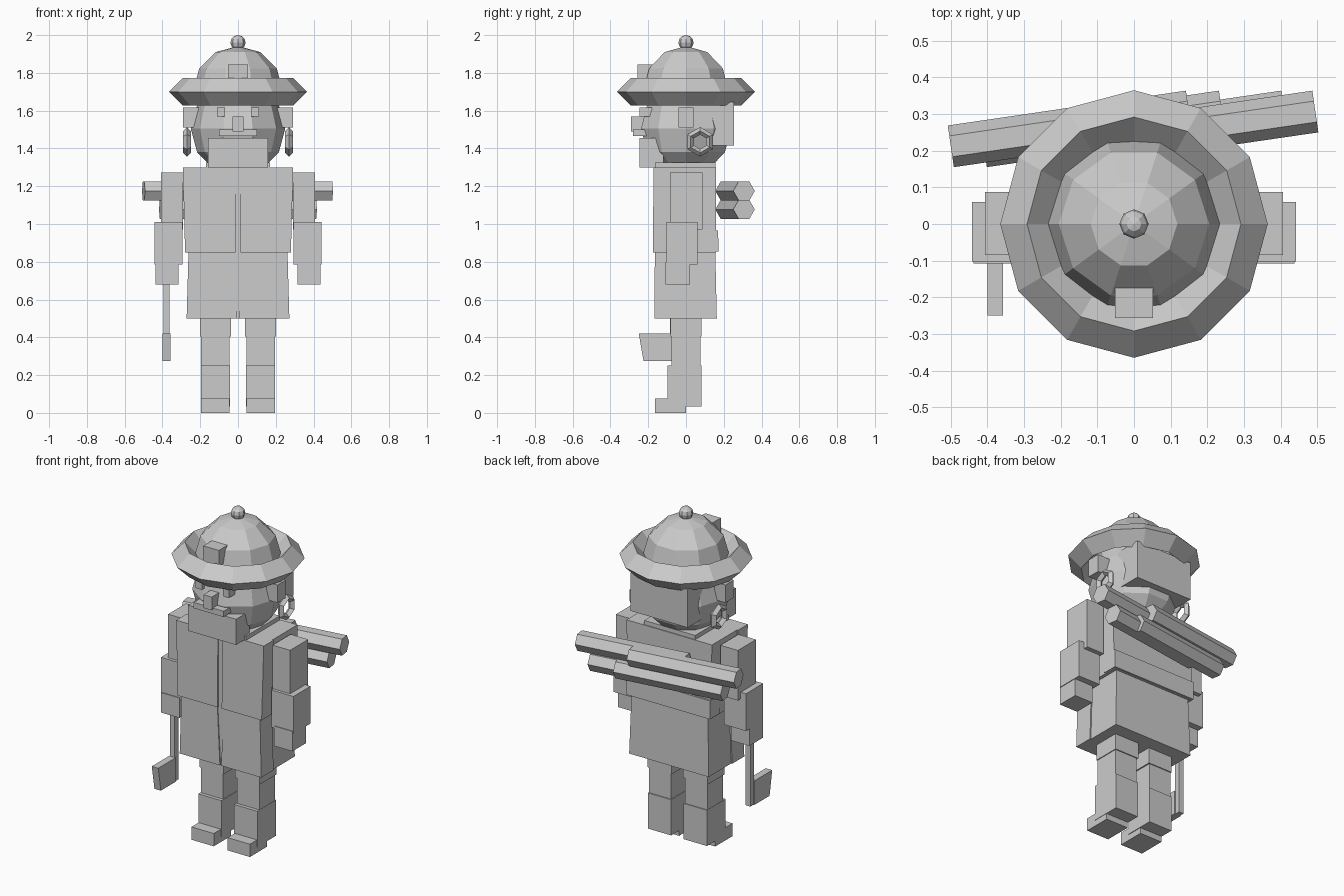
import bpy, bmesh, math
from mathutils import Vector, Matrix

if "Cube" in bpy.data.objects:
    bpy.data.objects.remove(bpy.data.objects["Cube"])

grey = bpy.data.materials.new("plain_grey")
grey.diffuse_color = (0.6, 0.6, 0.6, 1)
grey.use_nodes = True
grey.node_tree.nodes["Principled BSDF"].inputs["Base Color"].default_value = grey.diffuse_color


def finish(name, bm):
    bmesh.ops.recalc_face_normals(bm, faces=bm.faces)
    me = bpy.data.meshes.new(name)
    bm.to_mesh(me)
    bm.free()
    me.materials.append(grey)
    ob = bpy.data.objects.new(name, me)
    bpy.context.collection.objects.link(ob)
    return ob


def block(name, x, y, z, bottom=None):
    """Box from ranges; bottom gives other (x, y) ranges at the low end."""
    bm = bmesh.new()
    bx, by = bottom or (x, y)
    rings = []
    for (xr, yr, h) in ((bx, by, z[0]), (x, y, z[1])):
        rings.append([bm.verts.new((xr[i], yr[j], h))
                      for i, j in ((0, 0), (1, 0), (1, 1), (0, 1))])
    lo, hi = rings
    bm.faces.new(lo[::-1])
    bm.faces.new(hi)
    for k in range(4):
        n = (k + 1) % 4
        bm.faces.new((lo[k], lo[n], hi[n], hi[k]))
    return finish(name, bm)


def pair(name, x, y, z, bottom=None):
    """Block on the right side and its mirror on the left."""
    flip = lambda r: (-r[1], -r[0])
    block(name + "_right", x, y, z, bottom)
    block(name + "_left", flip(x), y, z, bottom and (flip(bottom[0]), bottom[1]))


def ball(name, centre, r, seg, rings):
    bm = bmesh.new()
    m = Matrix.Translation(centre) @ Matrix.Rotation(math.pi / 2, 4, 'Z')
    bmesh.ops.create_uvsphere(bm, u_segments=seg, v_segments=rings, radius=r, matrix=m)
    return finish(name, bm)


def ring(name, centre, big, small, seg, axis='Z'):
    """Faceted ring with a diamond section."""
    bm = bmesh.new()
    rows = []
    for i in range(seg):
        a = math.tau * i / seg
        row = []
        for j in range(4):
            b = math.tau * j / 4
            d = big + small * math.cos(b)
            p = Vector((d * math.cos(a), d * math.sin(a), small * math.sin(b)))
            if axis == 'X':
                p = Vector((p.z, p.y, p.x))
            row.append(bm.verts.new(p + Vector(centre)))
        rows.append(row)
    for i in range(seg):
        r0, r1 = rows[i], rows[(i + 1) % seg]
        for j in range(4):
            n = (j + 1) % 4
            bm.faces.new((r0[j], r1[j], r1[n], r0[n]))
    return finish(name, bm)


def rod(name, p, q, r):
    """Six-sided rod lying flat, edges pointing forward and back."""
    bm = bmesh.new()
    p, q = Vector(p), Vector(q)
    d = (q - p).normalized()
    side = Vector((-d.y, d.x, 0))
    ends = [[bm.verts.new(c + r * (side * math.cos(k * math.pi / 3)
             + Vector((0, 0, math.sin(k * math.pi / 3))))) for k in range(6)]
            for c in (p, q)]
    bm.faces.new(ends[0])
    bm.faces.new(ends[1][::-1])
    for k in range(6):
        n = (k + 1) % 6
        bm.faces.new((ends[0][k], ends[1][k], ends[1][n], ends[0][n]))
    return finish(name, bm)


# Hat
ring("hat_brim", (0, 0, 1.70), 0.292, 0.073, 12)
ball("hat_dome", (0, 0, 1.705), 0.237, 10, 6)
ball("hat_button", (0, 0, 1.96), 0.04, 8, 6)
block("hat_badge", (-0.052, 0.052), (-0.257, -0.17), (1.75, 1.845))

# Head and face
ball("head", (0, 0, 1.505), 0.25, 10, 6)
pair("eye", (0.07, 0.112), (-0.245, -0.18), (1.57, 1.617))
block("nose", (-0.028, 0.028), (-0.29, -0.22), (1.49, 1.57))
block("moustache", (-0.1, 0.1), (-0.28, -0.2), (1.465, 1.50))
pair("ear", (0.2, 0.29), (-0.04, 0.04), (1.51, 1.617))
for s, side in ((1, "right"), (-1, "left")):
    ring("earring_" + side, (s * 0.27, 0.075, 1.435), 0.058, 0.02, 6, 'X')
block("hair_back", (-0.19, 0.19), (0.06, 0.255), (1.415, 1.645))
block("scarf", (-0.16, 0.16), (-0.247, -0.12), (1.30, 1.455))
block("collar", (-0.17, 0.17), (-0.165, 0.155), (1.28, 1.325))

# Coat
block("coat_body", (-0.285, 0.285), (-0.15, 0.16), (0.85, 1.30),
      ((-0.275, 0.275), (-0.15, 0.16)))
pair("coat_panel", (0.014, 0.292), (-0.172, -0.08), (0.85, 1.30),
     ((0.014, 0.28), (-0.175, -0.08)))
block("coat_placket", (-0.014, 0.014), (-0.165, -0.1), (0.85, 1.30))
block("belt_back", (-0.28, 0.28), (0.08, 0.17), (0.855, 0.965),
      ((-0.28, 0.28), (0.08, 0.172)))
block("skirt_body", (-0.255, 0.255), (-0.15, 0.155), (0.50, 0.86),
      ((-0.265, 0.265), (-0.155, 0.163)))
pair("skirt_panel", (0.022, 0.262), (-0.165, -0.05), (0.50, 0.85),
     ((0.004, 0.272), (-0.167, -0.05)))
block("skirt_placket", (-0.022, 0.022), (-0.160, -0.12), (0.54, 0.85),
      ((-0.008, 0.008), (-0.160, -0.12)))

# Arms
pair("upper_arm", (0.29, 0.407), (-0.085, 0.087), (0.97, 1.272))
pair("forearm", (0.295, 0.442), (-0.103, 0.06), (0.785, 1.01))
pair("hand", (0.315, 0.438), (-0.108, 0.022), (0.68, 0.80))

# Legs
pair("thigh", (0.038, 0.20), (-0.082, 0.082), (0.405, 0.52))
pair("knee", (0.046, 0.195), (-0.076, 0.076), (0.24, 0.41))
pair("shin", (0.042, 0.197), (-0.097, 0.082), (0.035, 0.25))
pair("foot", (0.046, 0.195), (-0.165, 0.0), (0.0, 0.077))

# Hatchet in the left-side hand
block("hatchet_handle", (-0.395, -0.363), (-0.085, -0.05), (0.275, 0.72))
block("hatchet_blade", (-0.40, -0.357), (-0.25, -0.08), (0.275, 0.42),
      ((-0.40, -0.357), (-0.225, -0.08)))

# Bundle of rods across the back
for i, (x, z) in enumerate(((0.15, 1.175), (0.495, 1.175), (0.24, 1.077), (0.41, 1.077))):
    rod("back_rod_%d" % (i + 1), (x - 0.65, 0.212, z), (x, 0.307, z), 0.0575)
